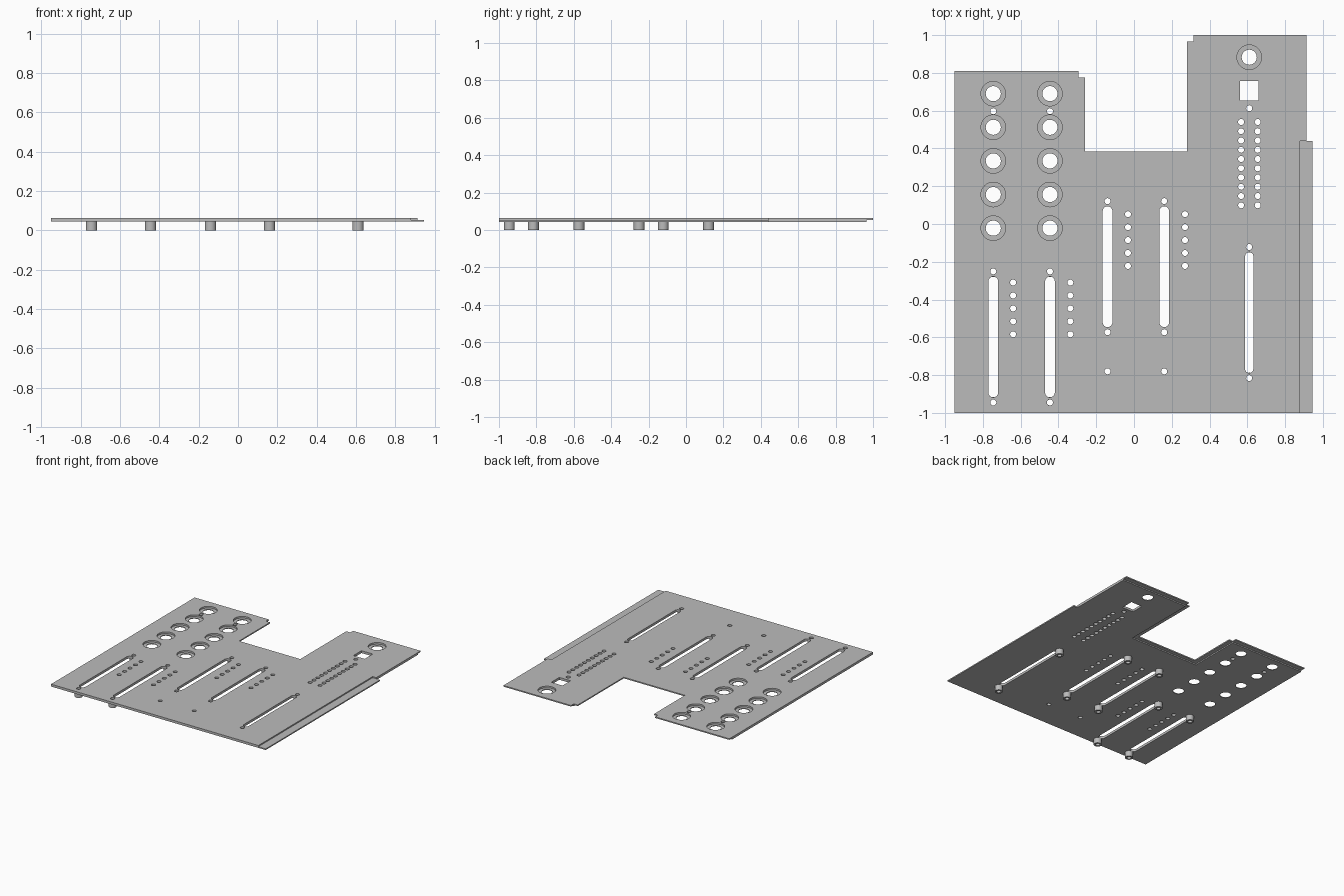
import bpy, bmesh, math

cube = bpy.data.objects.get("Cube")
if cube:
    bpy.data.objects.remove(cube, do_unlink=True)

BOTTOM, MIDDLE, TOP = 0.044, 0.0535, 0.063
BORE_FLOOR = 0.0495

grey = bpy.data.materials.new("panel_grey")
grey.use_nodes = True
grey.diffuse_color = (0.5, 0.5, 0.5, 1)
grey.node_tree.nodes["Principled BSDF"].inputs["Base Color"].default_value = (0.5, 0.5, 0.5, 1)


def add_prism(bm, outline, z0, z1):
    """Extrude a counter-clockwise outline from z0 to z1."""
    low = [bm.verts.new((x, y, z0)) for x, y in outline]
    high = [bm.verts.new((x, y, z1)) for x, y in outline]
    bm.faces.new(low[::-1])
    bm.faces.new(high)
    n = len(outline)
    for i in range(n):
        j = (i + 1) % n
        bm.faces.new((low[i], low[j], high[j], high[i]))


def make_object(name, bm):
    mesh = bpy.data.meshes.new(name)
    bmesh.ops.recalc_face_normals(bm, faces=bm.faces)
    bm.to_mesh(mesh)
    bm.free()
    mesh.materials.append(grey)
    obj = bpy.data.objects.new(name, mesh)
    bpy.context.collection.objects.link(obj)
    return obj


def circle(x, y, r, n=24):
    return [(x + r * math.cos(2 * math.pi * i / n), y + r * math.sin(2 * math.pi * i / n))
            for i in range(n)]


def capsule(x, y0, y1, r, n=8):
    top = [(x + r * math.cos(math.pi * i / n), y1 - r + r * math.sin(math.pi * i / n))
           for i in range(n + 1)]
    return top + [(x - r * math.cos(math.pi * i / n), y0 + r - r * math.sin(math.pi * i / n))
                  for i in range(n + 1)]


# Layout of the controls
knobs = [(x, 0.69 - 0.178 * i) for x in (-0.745, -0.445) for i in range(5)] + [(0.61, 0.883)]
sliders = [(-0.745, -0.598, 0.026), (-0.445, -0.598, 0.026), (-0.14, -0.226, 0.026),
           (0.16, -0.226, 0.026), (0.61, -0.469, 0.022)]
screws = [(x, y + s * 0.347) for x, y, w in sliders for s in (-1, 1)]
pinholes = [(x, y - 0.0685 * i) for x, y in
            ((-0.64, -0.31), (-0.337, -0.31), (-0.032, 0.052), (0.27, 0.052)) for i in range(5)]
pinholes += [(x, 0.54 - 0.049 * i) for x in (0.567, 0.655) for i in range(10)]
pinholes += [(-0.14, -0.78), (0.16, -0.78), (0.61, 0.613), (-0.745, 0.597), (-0.445, 0.597)]

# Cutters: through openings and shallow knob recesses
bm = bmesh.new()
openings = [circle(x, y, 0.04, 32) for x, y in knobs]
openings += [circle(x, y, 0.016, 16) for x, y in screws + pinholes]
openings += [capsule(x, y - 0.32, y + 0.32, w) for x, y, w in sliders]
openings.append([(0.56, 0.655), (0.66, 0.655), (0.66, 0.757), (0.56, 0.757)])
for outline in openings:
    add_prism(bm, outline, -0.1, 0.2)
through_cutter = make_object("through_cutter", bm)

bm = bmesh.new()
for x, y in knobs:
    add_prism(bm, circle(x, y, 0.065, 32), BORE_FLOOR, 0.2)
recess_cutter = make_object("recess_cutter", bm)

# Panel layers, offset from each other to form the lap joints
lower = [(-0.95, -1), (0.945, -1), (0.945, 0.44), (0.912, 0.44), (0.912, 0.965), (0.315, 0.965),
         (0.315, 0.355), (-0.295, 0.355), (-0.295, 0.775), (-0.95, 0.775)]
upper = [(-0.95, -1), (0.88, -1), (0.88, 0.44), (0.912, 0.44), (0.912, 1), (0.315, 1),
         (0.315, 0.965), (0.28, 0.965), (0.28, 0.385), (-0.26, 0.385), (-0.26, 0.775),
         (-0.295, 0.775), (-0.295, 0.81), (-0.95, 0.81)]
for name, outline, z0, z1 in (("panel_lower_layer", lower, BOTTOM, MIDDLE),
                              ("panel_upper_layer", upper, MIDDLE, TOP)):
    bm = bmesh.new()
    add_prism(bm, outline, z0, z1)
    layer = make_object(name, bm)
    bpy.context.view_layer.objects.active = layer
    for cutter in (recess_cutter, through_cutter):
        mod = layer.modifiers.new(cutter.name, 'BOOLEAN')
        mod.operation = 'DIFFERENCE'
        mod.solver = 'EXACT'
        mod.object = cutter
        bpy.ops.object.modifier_apply(modifier=mod.name)

for cutter in (through_cutter, recess_cutter):
    bpy.data.objects.remove(cutter, do_unlink=True)

# Hollow standoffs under the slider screws
bm = bmesh.new()
for x, y in screws:
    rings = [[bm.verts.new((px, py, z)) for px, py in circle(x, y, r)]
             for r, z in ((0.029, 0), (0.029, BOTTOM), (0.016, BOTTOM), (0.016, 0))]
    for k in range(4):
        a, b = rings[k], rings[(k + 1) % 4]
        for i in range(len(a)):
            j = (i + 1) % len(a)
            bm.faces.new((a[i], a[j], b[j], b[i]))
standoffs = make_object("standoffs", bm)

bpy.ops.object.select_all(action='DESELECT')
standoffs.select_set(True)
bpy.context.view_layer.objects.active = standoffs
bpy.ops.object.shade_smooth_by_angle(angle=math.radians(35))
